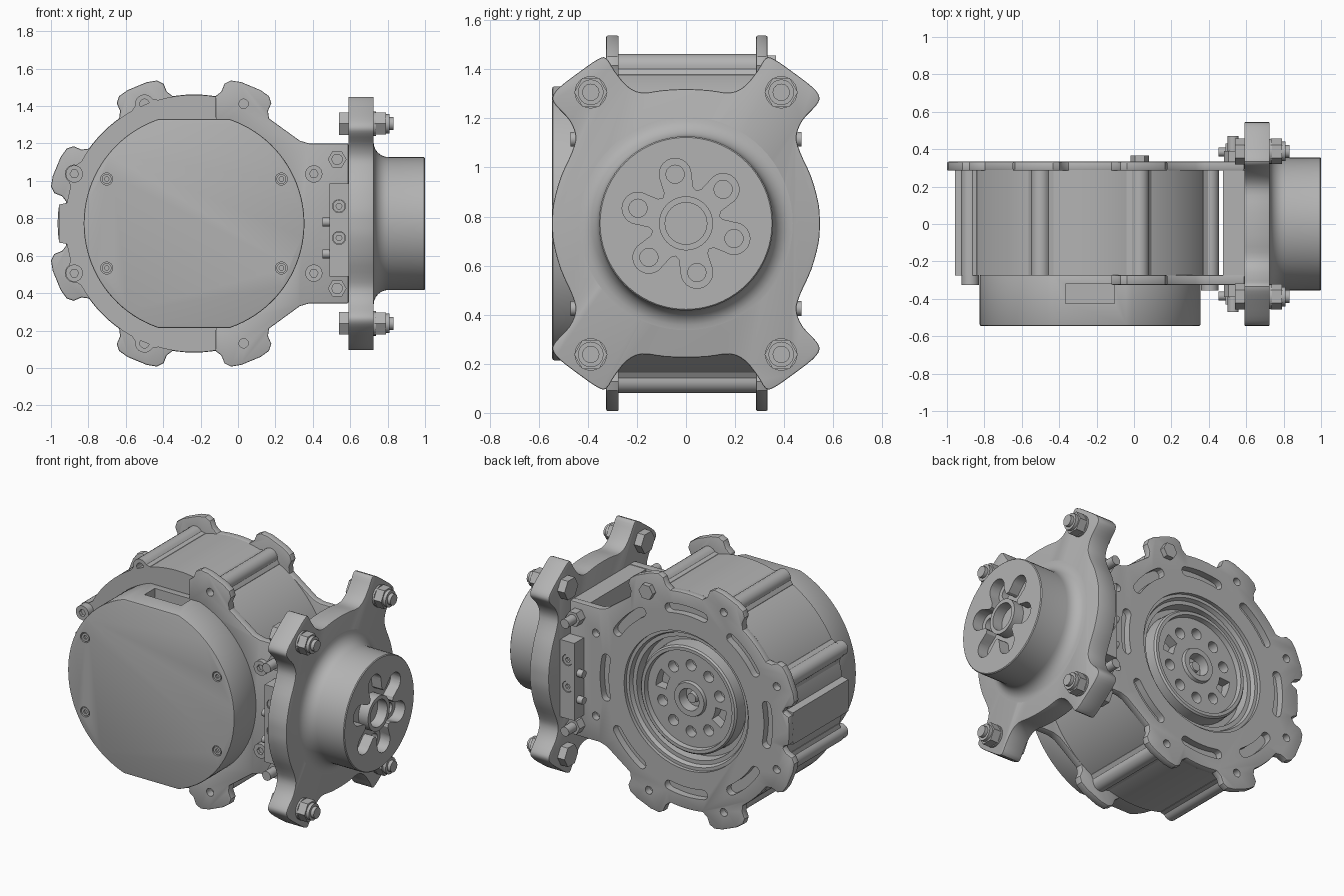
import bpy, bmesh
from math import sin, cos, radians, pi, hypot, atan2
from mathutils import Vector

if "Cube" in bpy.data.objects:
    bpy.data.objects.remove(bpy.data.objects["Cube"], do_unlink=True)

CX, CZ = -0.235, 0.772          # motor axis (x, z)
BOLT_R = 0.693
grey = bpy.data.materials.new("plain grey")
grey.use_nodes = True
tone = (0.45, 0.45, 0.45, 1)
grey.diffuse_color = tone
grey.node_tree.nodes["Principled BSDF"].inputs["Base Color"].default_value = tone


def at(axis, u, v, w):
    return Vector((u, w, v)) if axis == "y" else Vector((w, u, v))


def finish(name, bm):
    bmesh.ops.remove_doubles(bm, verts=bm.verts, dist=1e-5)
    bmesh.ops.recalc_face_normals(bm, faces=bm.faces)
    me = bpy.data.meshes.new(name)
    bm.to_mesh(me)
    bm.free()
    me.materials.append(grey)
    ob = bpy.data.objects.new(name, me)
    bpy.context.collection.objects.link(ob)
    return ob


def prism(name, axis, pts, a, b):
    """Extrude a 2D outline along an axis from a to b."""
    bm = bmesh.new()
    lo = [bm.verts.new(at(axis, u, v, a)) for u, v in pts]
    hi = [bm.verts.new(at(axis, u, v, b)) for u, v in pts]
    bm.faces.new(lo)
    bm.faces.new(hi)
    for i in range(len(pts)):
        j = (i + 1) % len(pts)
        bm.faces.new((lo[i], lo[j], hi[j], hi[i]))
    return finish(name, bm)


def polar(c, r, deg):
    return (c[0] + r * cos(radians(deg)), c[1] + r * sin(radians(deg)))


def arc(c, r, a, b, n):
    return [polar(c, r, a + (b - a) * i / n) for i in range(n + 1)]


def rod(name, axis, c, r, a, b, n=24):
    return prism(name, axis, arc(c, r, 0, 360, n)[:-1], a, b)


def box(name, x, y, z):
    return prism(name, "y", [(x[0], z[0]), (x[1], z[0]), (x[1], z[1]), (x[0], z[1])], *y)


def lathe(name, axis, c, profile, n=72):
    """Revolve (radius, height) points that start and end on the axis."""
    bm = bmesh.new()
    rings = [[bm.verts.new(at(axis, *polar(c, max(r, 1e-7), 360 * i / n), h))
              for i in range(n)] for r, h in profile]
    for p, q in zip(rings, rings[1:]):
        for i in range(n):
            j = (i + 1) % n
            bm.faces.new((p[i], p[j], q[j], q[i]))
    return finish(name, bm)


def apply(ob):
    dg = bpy.context.evaluated_depsgraph_get()
    me = bpy.data.meshes.new_from_object(ob.evaluated_get(dg))
    ob.modifiers.clear()
    ob.data = me


def bevel(ob, width):
    m = ob.modifiers.new("edge", "BEVEL")
    m.width, m.segments, m.limit_method, m.angle_limit = width, 2, "ANGLE", radians(50)
    apply(ob)


def cut(ob, cutters):
    for c in cutters:
        c.hide_render = True
        m = ob.modifiers.new("cut", "BOOLEAN")
        m.operation, m.solver, m.object = "DIFFERENCE", "EXACT", c
    apply(ob)
    for c in cutters:
        bpy.data.objects.remove(c, do_unlink=True)


def socket_screw(name, axis, c, r, a, b):
    """Round head with a hexagonal socket in the end at b."""
    d = 1 if b > a else -1
    ob = rod(name, axis, c, r, a, b)
    cut(ob, [rod("cutter", axis, c, r * 0.5, b - d * 0.02, b + d * 0.02, 6)])
    return ob


M = (CX, CZ)
BOLTS = [22.5 + 45 * i for i in range(8)]

# motor body with ribs along the bolts
body = rod("motor_body", "y", M, 0.688, -0.275, 0.288, 96)
cut(body, [rod("cutter", "y", M, 0.44, 0.18, 0.4, 72)])
for a in BOLTS:
    p = polar(M, BOLT_R, a)
    rib = [polar(M, 0.66, a - 7), polar(M, 0.69, a - 6)] + \
        arc(p, 0.05, a - 80, a + 80, 8) + [polar(M, 0.69, a + 6), polar(M, 0.66, a + 7)]
    ob = prism("body_rib", "y", rib, -0.275, 0.288)
    if 90 < a < 270:
        cut(ob, [rod("cutter", "y", p, 0.025, -0.3, -0.2)])
side = [polar(M, r, 180 + a) for r, a in ((0.66, -10), (0.73, -8), (0.73, 8), (0.66, 10))]
prism("body_side_bulge", "y", side, -0.275, 0.288)

# mounting plates
TOOTH = [(-13, .69), (-10.8, .72), (-10.2, .765), (-8, .79), (-4, .797),
         (4, .797), (8, .79), (10.2, .765), (10.8, .72), (13, .69)]


def tooth(a):
    return [polar(M, r, a + d) for d, r in TOOTH]


ARM = [(0.59, 0.345), (0.59, 1.2), (0.38, 1.2), (0.33, 1.215)]
outline = list(ARM)
for a in BOLTS[1:7]:
    outline += tooth(a)
    if a == 157.5:
        outline += [polar(M, r, 180 + d) for d, r in
                    ((-8.5, .7), (-7, .73), (0, .73), (7, .73), (8.5, .7))]
    elif a < 290:
        outline += arc(M, 0.69, a + 15, a + 30, 4)
outline += [(0.33, 0.33), (0.38, 0.345)]
back = prism("back_plate", "y", outline, 0.285, 0.333)
bevel(back, 0.008)
holes = [rod("cutter", "y", M, 0.44, 0.2, 0.4, 72)]
for i in range(8):
    s = 45 * i
    slot = arc(M, 0.61, s - 12, s + 12, 10)
    slot += arc(polar(M, 0.58, s + 12), 0.03, s + 12, s + 192, 6)[1:-1]
    slot += arc(M, 0.55, s + 12, s - 12, 10)
    slot += arc(polar(M, 0.58, s - 12), 0.03, s + 168, s + 348, 6)[1:-1]
    holes.append(prism("cutter", "y", slot, 0.2, 0.4))
    if i != 1:
        holes.append(rod("cutter", "y", polar(M, BOLT_R, BOLTS[i]), 0.025, 0.2, 0.4))
cut(back, holes)

front_outline = ARM + tooth(67.5) + arc(M, 0.56, 78, -78, 30) + tooth(292.5) + \
    [(0.33, 0.33), (0.38, 0.345)]
front = prism("front_bracket", "y", front_outline, -0.325, -0.274)
bevel(front, 0.006)
cut(front, [rod("cutter", "y", polar(M, BOLT_R, a), 0.025, -0.4, -0.2) for a in (67.5, -67.5)])
box("bracket_block", (0.475, 0.592), (-0.28, 0.29), (0.35, 1.195))

# front cover with flats at top and bottom
F = 19
cover_pts = arc(M, 0.59, -90 + F, 90 - F, 40) + arc(M, 0.59, 90 + F, 270 - F, 40)
cover = prism("front_cover", "y", cover_pts, -0.545, -0.27)
bevel(cover, 0.008)
cutters = [box("cutter", (-0.365, -0.105), (-0.425, -0.32), (1.27, 1.5))]
SCREWS = [(x, z) for x in (CX - 0.467, CX + 0.467) for z in (1.01, 0.534)]
cut(cover, cutters + [rod("cutter", "y", c, 0.032, -0.6, -0.53) for c in SCREWS])
for c in SCREWS:
    socket_screw("cover_screw", "y", c, 0.026, -0.52, -0.542)

# plate screws and the nut on the back
for a in (157.5, 202.5, 22.5, -22.5):
    y = -0.27 if abs(a) > 90 else -0.30
    socket_screw("plate_screw", "y", polar(M, BOLT_R, a), 0.046, y, y - 0.055)
rod("back_nut", "y", polar(M, BOLT_R, 67.5), 0.05, 0.32, 0.366, 6)

# rotor in the back recess
rotor = lathe("rotor", "y", M, [
    (0, .17), (.441, .17), (.441, .31), (.42, .31), (.41, .285), (.385, .285), (.38, .22),
    (.345, .22), (.34, .305), (.33, .315), (.31, .315), (.305, .285), (.11, .285),
    (.105, .305), (.07, .305), (.065, .24), (.035, .24), (.03, .28), (0, .28)])
pits = []
for i in range(10):
    a = 18 + 36 * i
    if i % 5 == 0:
        win = arc(M, 0.25, a - 14, a + 14, 6) + arc(M, 0.175, a + 14, a - 14, 6)
        pits.append(prism("cutter", "y", win, 0.22, 0.4))
    else:
        pits.append(rod("cutter", "y", polar(M, 0.212, a), 0.035, 0.22, 0.4))
cut(rotor, pits)

# terminal blocks with screws and pins on both sides of the bracket
for s in (-1, 1):
    term = box("terminal_block", (0.49, 0.59), (s * 0.32, s * 0.43), (0.49, 0.985))
    cut(term, [rod("cutter", "y", (0.54, z), 0.035, s * 0.38, s * 0.5) for z in (0.865, 0.695)])
    for z in (0.865, 0.695):
        socket_screw("terminal_screw", "y", (0.54, z), 0.033, s * 0.37, s * 0.425)
    for z in (0.78, 0.61):
        rod("terminal_pin", "x", (s * 0.385, z), 0.024, 0.452, 0.5, 16)
    for z in (1.115, 0.425):
        rod("bracket_nut", "y", (0.53, z), 0.05, s * 0.32, s * 0.39, 6)
        rod("bracket_stud", "y", (0.53, z), 0.03, s * 0.38, s * 0.47, 16)

# four-lobed flange, one quarter of the outline mirrored around
Q = [(0.545, 0), (.54, .08), (.51, .19), (.465, .29), (.45, .355), (.475, .42), (.53, .48),
     (.543, .515), (.515, .555), (.43, .62), (.36, .668), (.325, .673), (.29, .62),
     (.24, .56), (.18, .533), (.09, .543), (0, .547)]
half = Q + [(-u, v) for u, v in Q[-2::-1]]
loop = half + [(u, -v) for u, v in half[-2:0:-1]]
curve = []
for i in range(len(loop)):
    p = [Vector(loop[(i + k) % len(loop)]) for k in (-1, 0, 1, 2)]
    for t in (0, 1 / 3, 2 / 3):
        q = 0.5 * (2 * p[1] + (p[2] - p[0]) * t + (2 * p[0] - 5 * p[1] + 4 * p[2] - p[3]) * t * t
                   + (3 * p[1] - p[0] - 3 * p[2] + p[3]) * t ** 3)
        curve.append((q.x, q.y + CZ))
flange = prism("flange", "x", curve, 0.59, 0.725)
bevel(flange, 0.006)

# hub with fillet, wavy pocket and holes
H = (0, CZ)
fillet = [(0.435 - 0.08 * sin(radians(a)), 0.805 - 0.08 * cos(radians(a)))
          for a in range(0, 91, 15)]
hub = lathe("hub", "x", H, [(0, 0.7), (0.435, 0.7)] + fillet + [(0.355, 0.995), (0.35, 1), (0, 1)])
wave = []
for i in range(6):
    a = 42.5 + 60 * i
    wave += arc(polar(H, 0.205, a), 0.065, a - 105, a + 105, 12)
    wave += [polar(H, 0.15, a + 23), polar(H, 0.138, a + 30), polar(H, 0.15, a + 37)]
cut(hub, [prism("cutter", "x", wave, 0.93, 1.1)])
cut(hub, [rod("cutter", "x", polar(H, 0.205, 42.5 + 60 * i), 0.037, 0.85, 1.1) for i in range(6)])
core = rod("hub_core", "x", H, 0.11, 0.9, 0.998, 40)
cut(core, [rod("cutter", "x", H, 0.085, 0.92, 1.1, 40)])

# flange bolts
for sy in (-1, 1):
    for sz in (-1, 1):
        c = (sy * 0.388, CZ + sz * 0.534)
        rod("flange_bolt_head", "x", c, 0.07, 0.54, 0.595, 6)
        rod("flange_washer", "x", c, 0.066, 0.72, 0.737)
        rod("flange_nut", "x", c, 0.068, 0.73, 0.79, 6)
        rod("flange_nut_collar", "x", c, 0.052, 0.78, 0.81)
        rod("flange_stud", "x", c, 0.035, 0.8, 0.832)

# smooth the curved sides
bpy.ops.object.select_all(action="DESELECT")
for ob in bpy.context.collection.objects:
    if ob.type == "MESH":
        ob.select_set(True)
        bpy.context.view_layer.objects.active = ob
bpy.ops.object.shade_smooth_by_angle(angle=radians(30))
